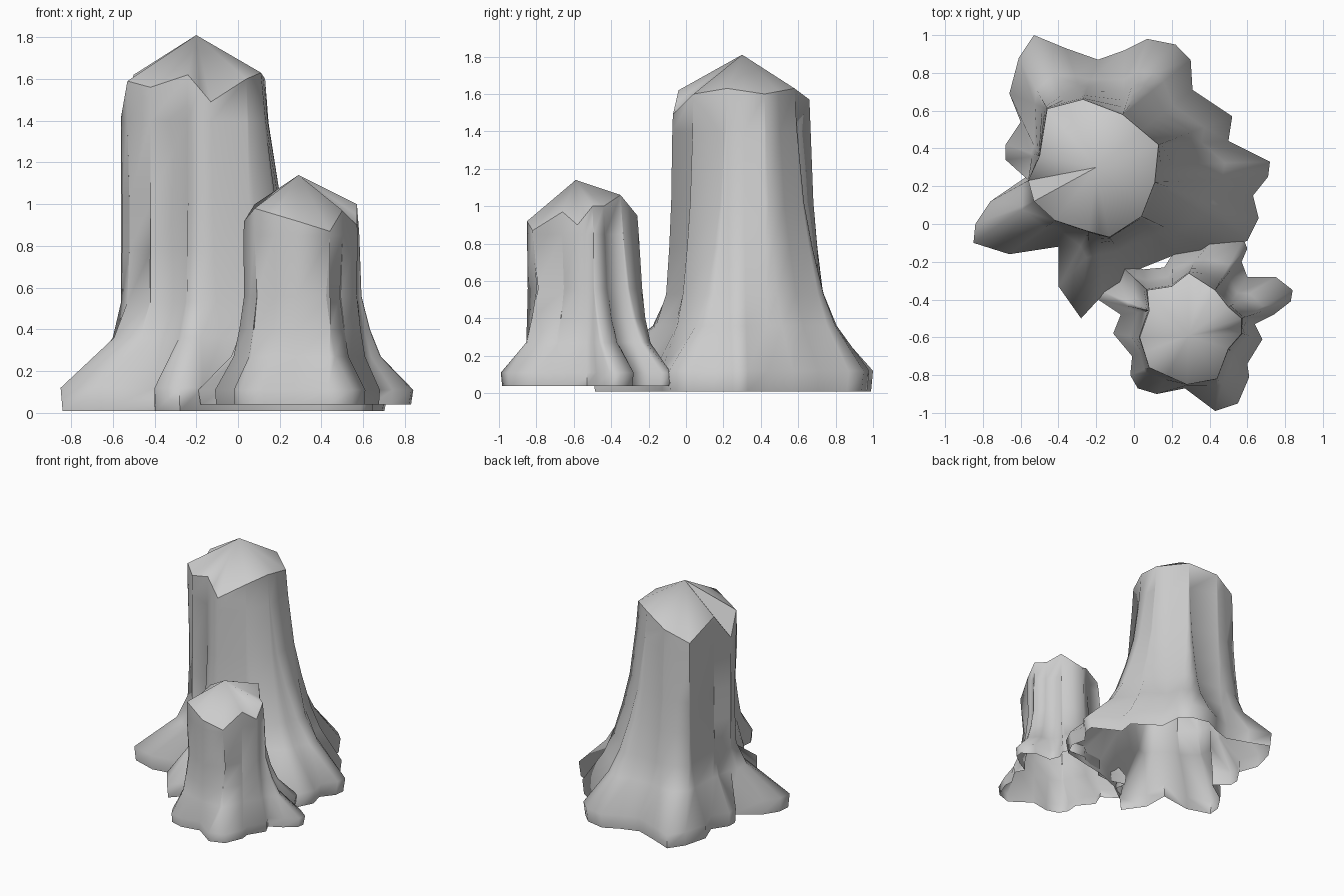
import bpy, bmesh, math
from mathutils import Vector

default_cube = bpy.data.objects.get("Cube")
if default_cube:
    bpy.data.objects.remove(default_cube, do_unlink=True)

stone = bpy.data.materials.new("plain grey")
stone.use_nodes = True
grey = (0.6, 0.6, 0.6, 1)
stone.diffuse_color = grey
stone.node_tree.nodes["Principled BSDF"].inputs["Base Color"].default_value = grey


def rim_point(rim, centre, target):
    """Where the ray from the centre towards the target crosses the rim."""
    direction = (target - centre).normalized()
    for index, start in enumerate(rim):
        end = rim[(index + 1) % len(rim)]
        from_centre = start.xy - centre
        edge = end.xy - start.xy
        denominator = direction.cross(edge)
        if abs(denominator) < 1e-6:
            continue
        along_edge = -direction.cross(from_centre) / denominator
        distance = from_centre.cross(edge) / denominator
        if distance > 0 and 0 <= along_edge <= 1:
            # Pull samples near a corner onto it, so the rim stays jagged
            if along_edge < 0.45:
                along_edge = 0
            elif along_edge > 0.55:
                along_edge = 1
            return start.lerp(end, along_edge)
    return min(rim, key=lambda corner: (corner.xy - target).length)


def build_stump(name, apex, rim, roots, flare, profile):
    """Loft the root outline up to the jagged rim, then close with a cone cap.
    Outlines are in hundredths. Profile rows are height, then root spread on
    the side away from the flare direction and on the side facing it."""
    apex = Vector(apex) / 100
    rim = [Vector(corner) / 100 for corner in rim]
    roots = [Vector(tip) / 100 for tip in roots]
    tops = [rim_point(rim, apex.xy, tip) for tip in roots]
    mesh_builder = bmesh.new()
    rings = []
    for height, spread_away, spread_facing in profile:
        ring = []
        for tip, top in zip(roots, tops):
            facing = (1 + (tip - apex.xy).normalized().dot(Vector(flare))) / 2
            spread = spread_away + (spread_facing - spread_away) * facing
            flat = top.xy.lerp(tip, spread)
            ring.append(mesh_builder.verts.new((flat.x, flat.y, height)))
        rings.append(ring)
    rings.append([mesh_builder.verts.new(top) for top in tops])
    peak = mesh_builder.verts.new(apex)
    count = len(roots)
    for lower, upper in zip(rings, rings[1:]):
        for i in range(count):
            j = (i + 1) % count
            mesh_builder.faces.new((lower[i], lower[j], upper[j], upper[i]))
    for i in range(count):
        mesh_builder.faces.new((rings[-1][i], rings[-1][(i + 1) % count], peak))
    bmesh.ops.remove_doubles(mesh_builder, verts=mesh_builder.verts, dist=0.001)
    # Crease the rim, which is every edge opposite the peak
    for face in peak.link_faces:
        for edge in face.edges:
            if peak not in edge.verts:
                edge.smooth = False
    mesh = bpy.data.meshes.new(name)
    mesh_builder.to_mesh(mesh)
    mesh_builder.free()
    mesh.materials.append(stone)
    stump = bpy.data.objects.new(name, mesh)
    bpy.context.collection.objects.link(stump)
    bpy.ops.object.select_all(action="DESELECT")
    stump.select_set(True)
    bpy.context.view_layer.objects.active = stump
    bpy.ops.object.shade_smooth_by_angle(angle=math.radians(75))


# Tall stump, outlines run anticlockwise seen from above
build_stump(
    "tall_stump",
    apex=(-20, 30, 181),
    rim=[(13, 42, 160), (-6, 58, 163), (-27, 66, 157), (-46, 61, 149), (-50, 36, 162),
         (-56, 23, 142), (-53, 12, 159), (-42, 2, 156), (-24, -4, 162), (-13, -7, 149),
         (4, 4, 160), (11, 22, 163)],
    roots=[(72, 33), (50, 44), (52, 57), (31, 71), (30, 87), (22, 95), (7, 98), (-5, 92),
           (-19, 87), (-36, 93), (-53, 100), (-61, 88), (-66, 69), (-60, 54), (-68, 42),
           (-68, 34), (-57, 25), (-76, 12), (-84, 0), (-85, -10), (-66, -16), (-40, -12),
           (-40, -33), (-28, -50), (-17, -38), (0, -25), (20, -17), (40, -13), (60, -9),
           (66, 3), (63, 15), (71, 25)],
    flare=(0.9, 0.44),
    profile=[(0.01, 0.97, 0.97), (0.12, 1, 1), (0.36, 0.2, 0.62), (0.53, 0, 0.45),
             (0.78, -0.03, 0.28), (1.02, -0.03, 0.15), (1.4, 0, 0.04)],
)

# Short stump
build_stump(
    "short_stump",
    apex=(29, -59, 114),
    rim=[(57, -58, 90), (57, -50, 100), (50, -44, 100), (43, -35, 106), (29, -26, 95),
         (20, -33, 101), (7, -35, 94), (8, -46, 100), (3, -60, 92), (8, -76, 98),
         (28, -85, 92), (44, -82, 87), (50, -66, 97)],
    roots=[(83, -41), (84, -35), (75, -28), (60, -28), (57, -20), (60, -13), (58, -8),
           (42, -8), (36, -13), (21, -15), (16, -23), (5, -24), (-9, -20), (-8, -30),
           (-18, -35), (-19, -40), (-7, -48), (-11, -58), (-1, -70), (-2, -80), (2, -87),
           (12, -90), (27, -87), (43, -99), (55, -95), (61, -81), (60, -74), (68, -61),
           (64, -53), (74, -48)],
    flare=(0, 1),
    profile=[(0.04, 0.96, 0.96), (0.11, 1, 1), (0.27, 0.2, 0.52), (0.4, 0, 0.33),
             (0.56, -0.2, 0.2), (0.85, 0, 0.06)],
)
